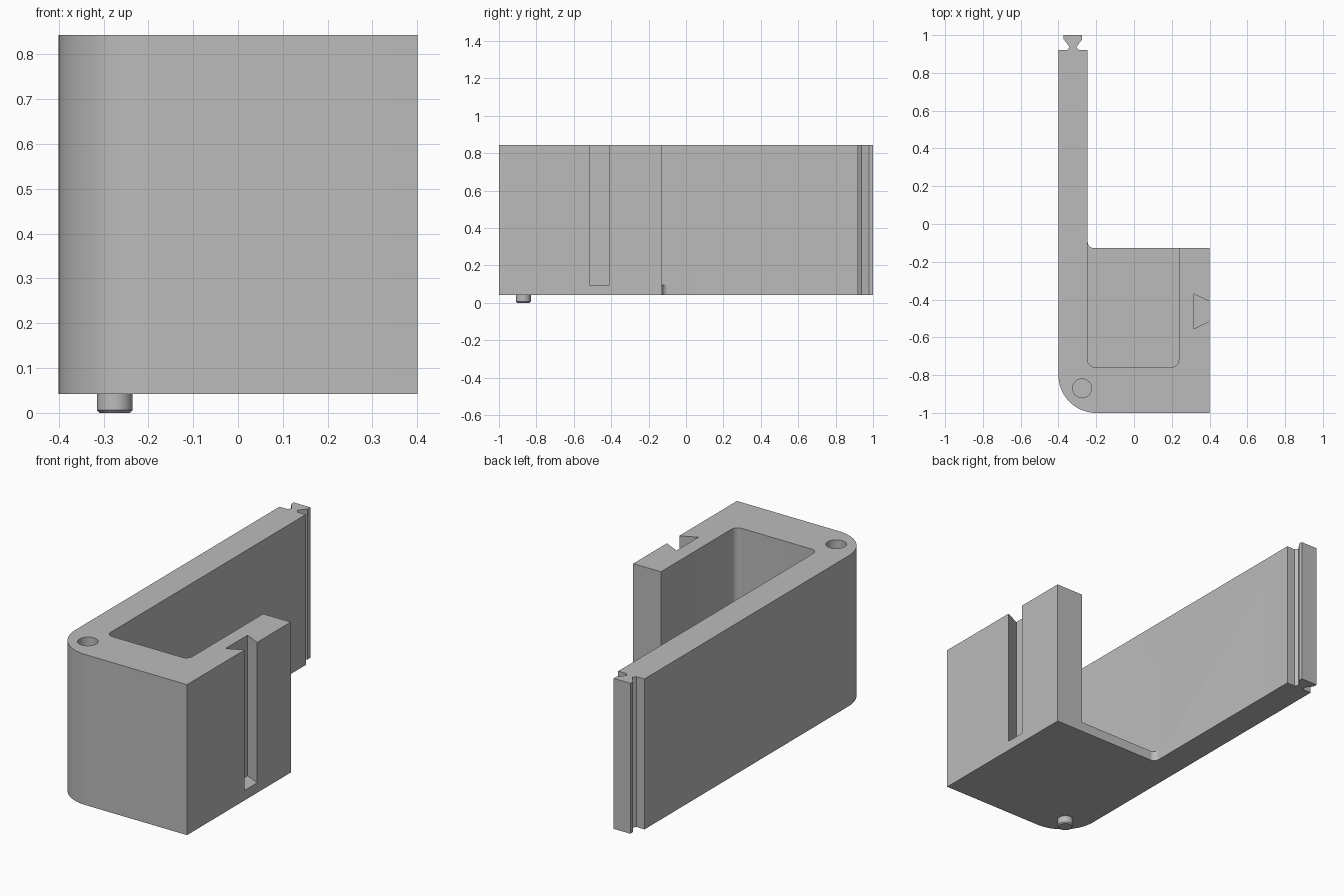
import bpy
import bmesh
from math import cos, sin, pi, radians

if "Cube" in bpy.data.objects:
    bpy.data.objects.remove(bpy.data.objects["Cube"], do_unlink=True)

BASE, FLOOR, TOP = 0.042, 0.095, 0.843
INNER, OUTER, BACK = -0.245, 0.4, -0.127   # inner wall face, right side, box back
PEG = (-0.275, -0.87)

grey = bpy.data.materials.new("grey plastic")
grey.use_nodes = True
COLOUR = (0.5, 0.5, 0.5, 1)
grey.diffuse_color = COLOUR
grey.node_tree.nodes["Principled BSDF"].inputs["Base Color"].default_value = COLOUR


def arc(cx, cy, r, start, end, steps=8):
    """Points along an arc, angles in degrees."""
    angles = [radians(start + (end - start) * i / steps) for i in range(steps + 1)]
    return [(cx + r * cos(a), cy + r * sin(a)) for a in angles]


def prism(name, outline, z0, z1):
    """Extrude a plan outline between two heights."""
    bm = bmesh.new()
    face = bm.faces.new([bm.verts.new((x, y, z0)) for x, y in outline])
    new = bmesh.ops.extrude_face_region(bm, geom=[face])["geom"]
    bmesh.ops.translate(bm, vec=(0, 0, z1 - z0),
                        verts=[v for v in new if isinstance(v, bmesh.types.BMVert)])
    bmesh.ops.recalc_face_normals(bm, faces=bm.faces)
    mesh = bpy.data.meshes.new(name)
    bm.to_mesh(mesh)
    bm.free()
    mesh.materials.append(grey)
    obj = bpy.data.objects.new(name, mesh)
    bpy.context.collection.objects.link(obj)
    return obj


def smooth(obj):
    bpy.ops.object.select_all(action='DESELECT')
    obj.select_set(True)
    bpy.context.view_layer.objects.active = obj
    bpy.ops.object.shade_smooth_by_angle(angle=radians(30))


# Dovetail tongue at the end of the long wall, mirrored about its centre line
half = [(0.030, 0.92), (0.018, 0.938), (0.024, 0.945), (0.049, 0.978), (0.049, 1.0)]
mid = -0.323
tongue = [(mid + x, y) for x, y in half] + [(mid - x, y) for x, y in reversed(half)]

# Body plan: rounded front corner, long left wall, fillet where floor meets wall
outline = (arc(-0.2, -0.8, 0.2, 180, 270, 20)
           + [(OUTER, -1), (OUTER, BACK)]
           + arc(INNER + 0.03, BACK + 0.03, 0.03, 270, 180)
           + [(INNER, 0.92)] + tongue + [(-0.4, 0.92)])
body = prism("box_body", outline, BASE, TOP)

# Cutters: open-backed cavity, dovetail slot, peg socket
r = 0.035
cavity = (arc(INNER + r, -0.757 + r, r, 180, 270)
          + arc(0.237 - r, -0.757 + r, r, 270, 360)
          + [(0.237, -0.05), (INNER, -0.05)])
slot = [(0.315, -0.555), (0.315, -0.37), (OUTER, -0.41),
        (0.45, -0.434), (0.45, -0.491), (OUTER, -0.515)]
cutters = [
    prism("cavity_cutter", cavity, FLOOR, 1),
    prism("slot_cutter", slot, FLOOR, 1),
    prism("socket_cutter", arc(*PEG, 0.05, 0, 348.75, 31), TOP - 0.05, 1),
]
for cutter in cutters:
    cutter.hide_render = True
    cutter.hide_viewport = True
    cut = body.modifiers.new(cutter.name, 'BOOLEAN')
    cut.operation = 'DIFFERENCE'
    cut.solver = 'EXACT'
    cut.object = cutter

# Bake the cuts so the shading works on the final edges
bpy.context.view_layer.update()
evaluated = body.evaluated_get(bpy.context.evaluated_depsgraph_get())
body.data = bpy.data.meshes.new_from_object(evaluated)
body.modifiers.clear()
for cutter in cutters:
    bpy.data.objects.remove(cutter, do_unlink=True)
smooth(body)

# Locating peg under the front corner, with a chamfered tip
peg = prism("locating_peg", arc(*PEG, 0.04, 0, 348.75, 31), 0, BASE)
bm = bmesh.new()
bm.from_mesh(peg.data)
tip = [e for e in bm.edges if all(v.co.z < 0.001 for v in e.verts)]
bmesh.ops.bevel(bm, geom=tip, offset=0.006, segments=1, affect='EDGES')
bm.to_mesh(peg.data)
bm.free()
smooth(peg)
